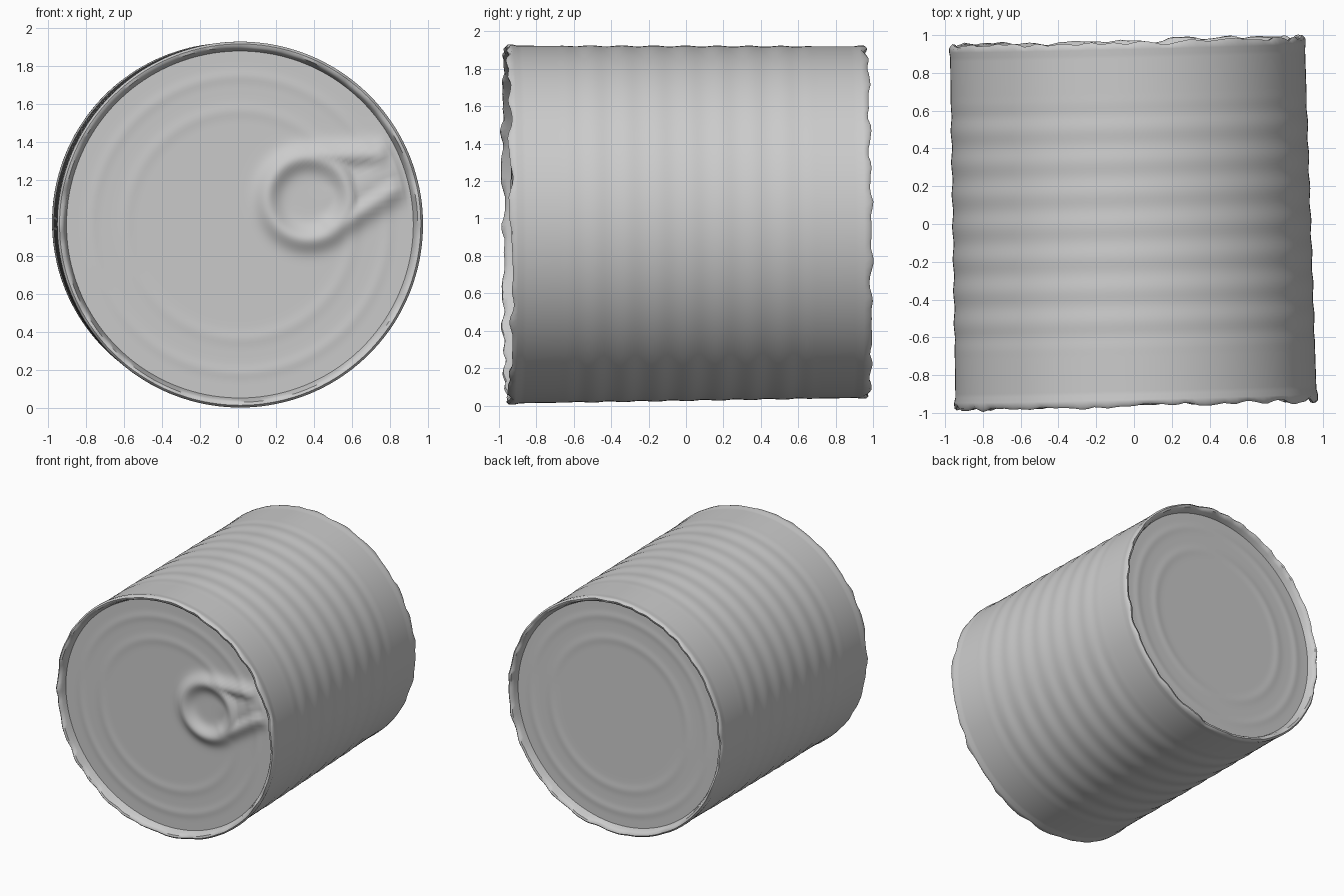
import bpy, bmesh, math, random
from mathutils import Vector

if "Cube" in bpy.data.objects:
    bpy.data.objects.remove(bpy.data.objects["Cube"])

random.seed(4)
SEG = 160
HALF = 0.962          # half length of the can
R_FRONT, R_BACK = 0.963, 0.944
RECESS = 0.06


def jitter_ring(amount):
    """Smooth closed noise around the rim."""
    raw = [random.uniform(-amount, amount) for _ in range(SEG)]
    return [(raw[i - 1] + 2 * raw[i] + raw[(i + 1) % SEG]) / 3 for i in range(SEG)]


def lathe(name, profile, height=None, worn=()):
    """Revolve (radius, y) points around y; radius 0 closes the middle."""
    bm = bmesh.new()
    loops = []
    for k, (r, y) in enumerate(profile):
        if r == 0:
            loops.append([bm.verts.new((0, y + (height(0, 0) if height else 0), 0))])
            continue
        loop = []
        for i in range(SEG):
            a = 2 * math.pi * i / SEG
            x, z = r * math.cos(a), r * math.sin(a)
            dy = height(x, z) if height else 0
            for ring, noise in worn:
                if k in ring:
                    dy += noise[i]
            loop.append(bm.verts.new((x, y + dy, z)))
        loops.append(loop)
    for a, b in zip(loops, loops[1:]):
        for i in range(SEG):
            j = (i + 1) % SEG
            if len(a) == 1:
                bm.faces.new((a[0], b[i], b[j]))
            else:
                bm.faces.new((a[i], a[j], b[j], b[i]))
    bmesh.ops.recalc_face_normals(bm, faces=bm.faces)
    mesh = bpy.data.meshes.new(name)
    bm.to_mesh(mesh)
    bm.free()
    obj = bpy.data.objects.new(name, mesh)
    bpy.context.collection.objects.link(obj)
    # the can lies slightly askew
    obj.location = (-0.012, 0.004, 0.974)
    obj.rotation_euler = (math.radians(0.4), 0, math.radians(1.4))
    bpy.ops.object.select_all(action='DESELECT')
    obj.select_set(True)
    bpy.context.view_layer.objects.active = obj
    bpy.ops.object.shade_smooth_by_angle(angle=math.radians(50))
    # faces must look away from the can's middle
    side = sum((p.normal.dot(p.center) * p.area for p in mesh.polygons))
    if side < 0:
        mesh.flip_normals()
    return obj


# Body wall with faint ribs and rolled rims at both ends
wall = []
N = 90
for k in range(N + 1):
    t = k / N
    y = -0.90 + 1.80 * t
    r = 0.956 + (0.940 - 0.956) * t
    if abs(y) < 0.68:
        r += 0.003 * math.cos(y * 2 * math.pi / 0.17) * min(1, (0.68 - abs(y)) / 0.1)
    wall.append((r, y))
front_rim = [(R_FRONT - 0.05, -HALF + RECESS), (R_FRONT - 0.04, -HALF + 0.025),
             (R_FRONT - 0.028, -HALF + 0.004), (R_FRONT - 0.012, -HALF),
             (R_FRONT, -HALF + 0.012), (R_FRONT, -HALF + 0.035)]
back_rim = [(r - R_FRONT + R_BACK, -y) for r, y in reversed(front_rim)]
profile = front_rim + wall + back_rim
n = len(profile)
lathe("can_body", profile, worn=[(range(2, 5), jitter_ring(0.014)),
                                 (range(n - 5, n - 2), jitter_ring(0.014))])


# Pull tab relief: a ring, two side ridges and a raised tail on the front lid
def seg_dist(p, a, b):
    a, b = Vector(a), Vector(b)
    t = max(0, min(1, (p - a).dot(b - a) / (b - a).length_squared))
    return (p - a - t * (b - a)).length


def bump(d, width):
    return math.exp(-(d / width) ** 2)


def tab_height(x, z):
    p = Vector((x, z + 0.972))
    ring = abs((p - Vector((0.36, 1.11))).length - 0.215)
    h = max(bump(ring, 0.06),
            bump(seg_dist(p, (0.40, 1.33), (0.73, 1.34)), 0.06),
            bump(seg_dist(p, (0.48, 0.94), (0.80, 1.15)), 0.06),
            0.6 * bump(seg_dist(p, (0.62, 1.16), (0.76, 1.25)), 0.12))
    return -0.042 * h if math.hypot(x, z) < 0.89 else 0


def lid_profile(radius, y, sign):
    """Flat lid with shallow concentric steps; sign points outwards."""
    pts = []
    for k in range(61):
        r = radius * k / 60
        ripple = 0.004 * (bump(r - 0.60, 0.035) + bump(r - 0.78, 0.03))
        pts.append((r, y + sign * ripple))
    return pts


lathe("front_lid_with_pull_tab",
      lid_profile(R_FRONT - 0.05, -HALF + RECESS, -1), height=tab_height)
lathe("back_lid", lid_profile(R_BACK - 0.05, HALF - RECESS, 1))
